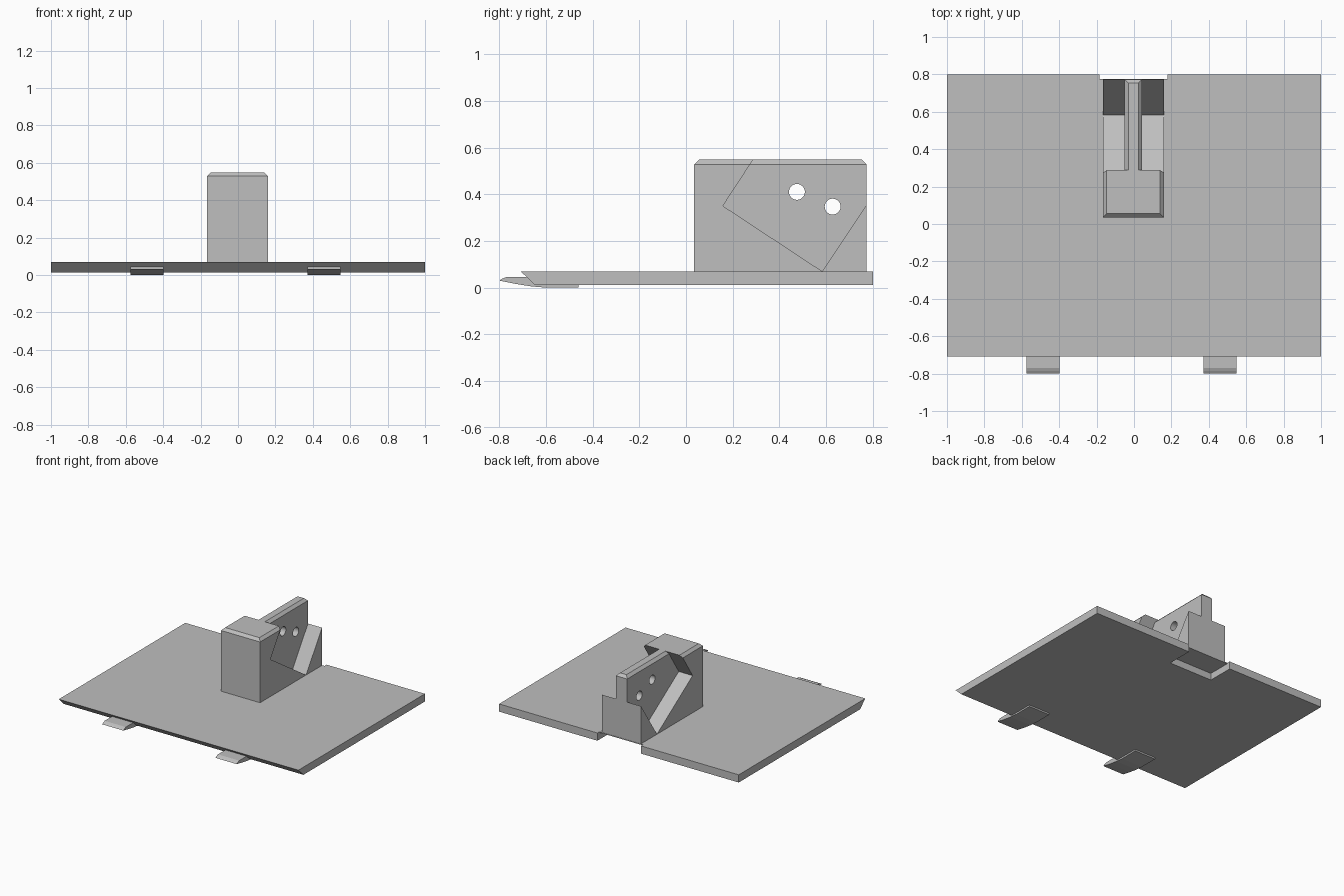
import bpy, bmesh
from math import pi
from mathutils import Matrix

cube = bpy.data.objects.get("Cube")
if cube:
    bpy.data.objects.remove(cube)

grey = bpy.data.materials.new("plain grey")
grey.use_nodes = True
GREY = (0.52, 0.52, 0.52, 1)
grey.diffuse_color = GREY
next(n for n in grey.node_tree.nodes
     if n.type == 'BSDF_PRINCIPLED').inputs["Base Color"].default_value = GREY


def finish(name, bm):
    bmesh.ops.recalc_face_normals(bm, faces=bm.faces)
    mesh = bpy.data.meshes.new(name)
    bm.to_mesh(mesh)
    bm.free()
    mesh.materials.append(grey)
    obj = bpy.data.objects.new(name, mesh)
    bpy.context.scene.collection.objects.link(obj)
    return obj


def side_prism(name, profile, x0, x1):
    """Extrude a (y, z) profile along x."""
    bm = bmesh.new()
    face = bm.faces.new([bm.verts.new((x0, y, z)) for y, z in profile])
    new = bmesh.ops.extrude_face_region(bm, geom=[face])["geom"]
    verts = [v for v in new if isinstance(v, bmesh.types.BMVert)]
    bmesh.ops.translate(bm, verts=verts, vec=(x1 - x0, 0, 0))
    return finish(name, bm)


def box(name, x, y, z, chamfer=0):
    """Box from ranges, with an optional chamfer round its top."""
    bm = bmesh.new()
    bmesh.ops.create_cube(bm, size=1)
    for v in bm.verts:
        v.co = [r[0] if c < 0 else r[1] for c, r in zip(v.co, (x, y, z))]
    if chamfer:
        rim = [e for e in bm.edges if all(v.co.z == max(w.co.z for w in bm.verts)
                                          for v in e.verts)]
        bmesh.ops.bevel(bm, geom=rim, offset=chamfer, segments=1, affect='EDGES')
    return finish(name, bm)


def cross_hole(y, z, radius):
    bm = bmesh.new()
    bmesh.ops.create_cone(bm, cap_ends=True, segments=40, radius1=radius,
                          radius2=radius, depth=0.6,
                          matrix=Matrix.Translation((0, y, z)) @ Matrix.Rotation(pi / 2, 4, 'Y'))
    return finish("hole_cutter", bm)


def combine(obj, other, operation):
    """Apply a boolean and discard the second object."""
    mod = obj.modifiers.new("boolean", 'BOOLEAN')
    mod.operation, mod.object, mod.solver = operation, other, 'EXACT'
    bpy.context.view_layer.update()
    result = bpy.data.meshes.new_from_object(
        obj.evaluated_get(bpy.context.evaluated_depsgraph_get()))
    obj.modifiers.clear()
    obj.data = result
    bpy.data.objects.remove(other)


# Base plate with undercut front edge, rear notch and underside recess
TOP = 0.07
plate = side_prism("base_plate", [(-0.708, TOP), (-0.648, 0.012), (0.8, 0.012), (0.8, TOP)], -1, 1)
notch_x = (-0.184, 0.179)
combine(plate, box("notch_cutter", notch_x, (0.775, 0.9), (-0.1, 0.2)), 'DIFFERENCE')
combine(plate, box("recess_cutter", notch_x, (0.6, 0.78), (-0.1, 0.064)), 'DIFFERENCE')

# Upright block with a tilted pocket on each side of a central web
block = box("upright_block", (-0.166, 0.16), (0.035, 0.773), (0.066, 0.548), 0.02)
pocket = [(0.387, 0.7), (0.158, 0.35), (0.583, 0.07), (0.9, 0.544), (0.9, 0.7)]
combine(block, side_prism("pocket_cutter", pocket, -0.3, 0.3), 'DIFFERENCE')
web = box("central_web", (-0.05, 0.043), (0.1, 0.773), (0.066, 0.548), 0.02)
combine(block, web, 'UNION')
for y, z in [(0.475, 0.41), (0.628, 0.347)]:
    combine(block, cross_hole(y, z, 0.034), 'DIFFERENCE')

# Front hook tabs passing under the plate
tab = [(-0.8, 0.03), (-0.787, 0.038), (-0.77, 0.045), (-0.65, 0.045), (-0.6, 0.02),
       (-0.46, 0.02), (-0.46, 0), (-0.6, 0), (-0.66, 0.005), (-0.73, 0.016)]
for name, x0, x1 in [("right_tab", -0.574, -0.397), ("left_tab", 0.372, 0.549)]:
    side_prism(name, tab, x0, x1)

# Smooth the hole walls, keep the corners sharp
for obj in bpy.context.scene.collection.objects:
    obj.select_set(obj == block)
bpy.context.view_layer.objects.active = block
bpy.ops.object.shade_smooth_by_angle(angle=pi / 6)
